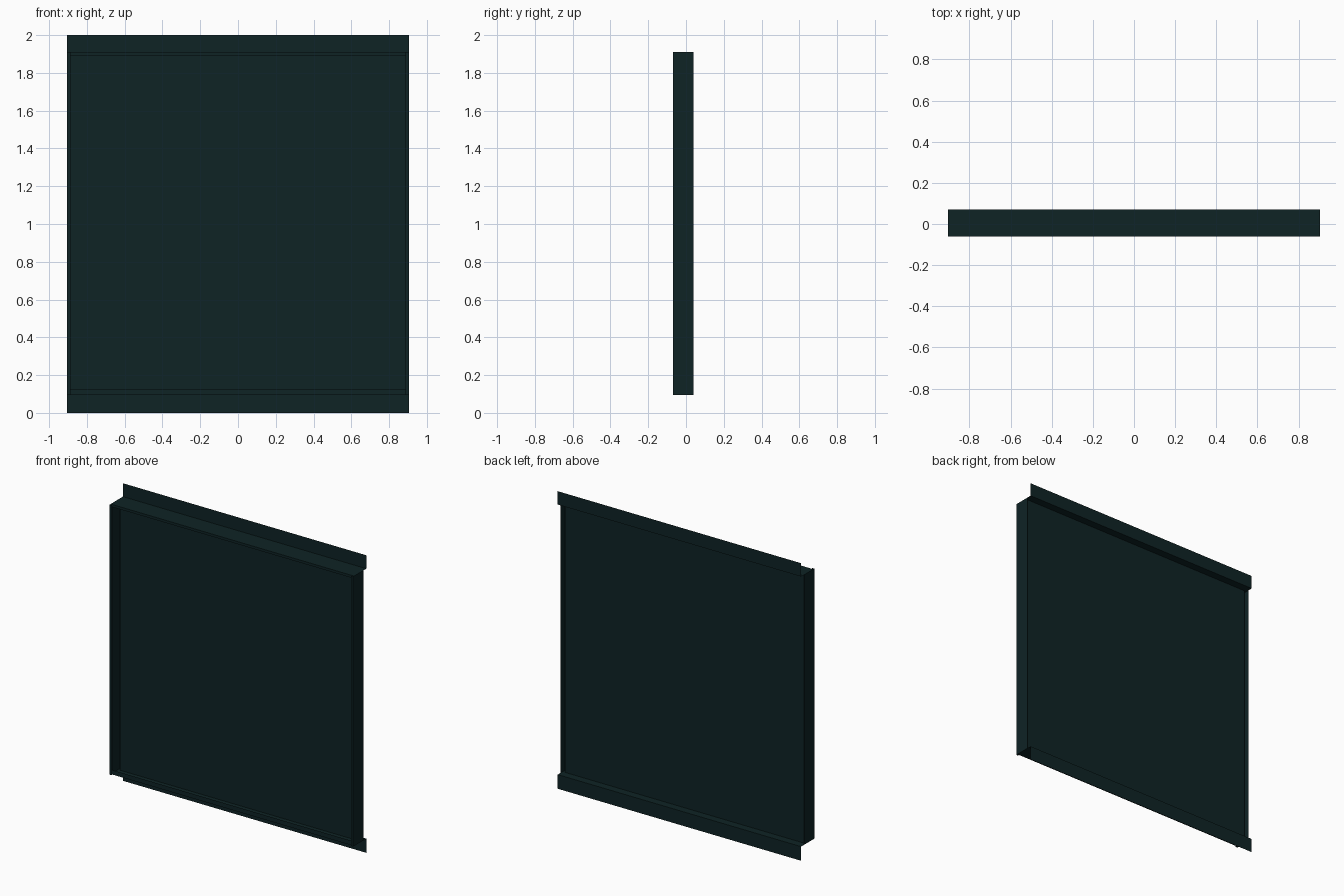
import bpy, bmesh

if "Cube" in bpy.data.objects:
    bpy.data.objects.remove(bpy.data.objects["Cube"])

mat = bpy.data.materials.new("dark teal")
mat.diffuse_color = (0.0045, 0.0168, 0.0182, 1)
mat.use_nodes = True
mat.node_tree.nodes["Principled BSDF"].inputs["Base Color"].default_value = mat.diffuse_color

W = 0.905                 # half width
Z0, Z1 = 0.095, 1.91      # ledge heights


def sheet(name, profile, axis, a, b):
    """Extrude an open profile as folded sheet metal.
    axis 'x': profile is (y, z);  axis 'z': profile is (x, y)."""
    bm = bmesh.new()

    def pt(p, t):
        return (t, p[0], p[1]) if axis == 'x' else (p[0], p[1], t)
    rows = [(bm.verts.new(pt(p, a)), bm.verts.new(pt(p, b))) for p in profile]
    for r, s in zip(rows, rows[1:]):
        bm.faces.new((r[0], s[0], s[1], r[1]))
    me = bpy.data.meshes.new(name)
    bm.to_mesh(me)
    bm.free()
    me.materials.append(mat)
    ob = bpy.data.objects.new(name, me)
    bpy.context.collection.objects.link(ob)
    return ob


# thin infill panel
sheet("panel", [(0.018, Z0), (0.018, Z1)], 'x', -0.889, 0.889)

# top and bottom rails: inner lip, ledge, rear flange
sheet("top_rail", [(-0.06, 1.893), (-0.06, Z1), (0.07, Z1), (0.07, 2.0)], 'x', -W, W)
sheet("bottom_rail", [(-0.06, 0.125), (-0.06, Z0), (0.07, Z0), (0.07, 0.0)], 'x', -W, W)

# side rails: front lip and deep side plate
for side, s in (("left", -1), ("right", 1)):
    sheet(side + "_rail", [(s * 0.888, -0.07), (s * W, -0.07), (s * W, 0.04)], 'z', Z0, Z1)
